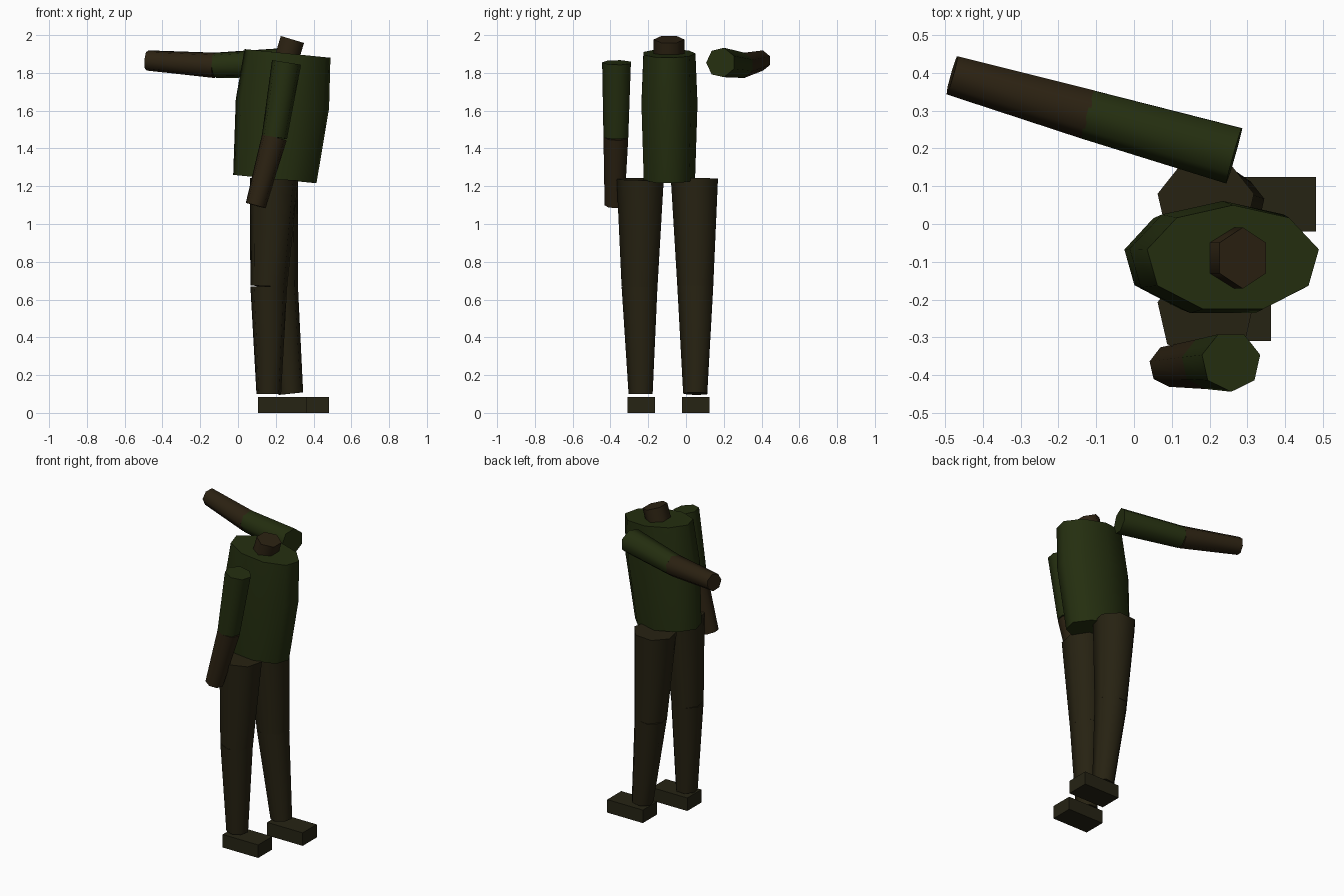
import bpy, bmesh, math
from mathutils import Vector

cube = bpy.data.objects.get("Cube")
if cube:
    bpy.data.objects.remove(cube, do_unlink=True)


def material(name, rgb):
    m = bpy.data.materials.new(name)
    m.use_nodes = True
    m.diffuse_color = (*rgb, 1)
    m.node_tree.nodes["Principled BSDF"].inputs["Base Color"].default_value = (*rgb, 1)
    return m


GREEN = material("dark green cloth", (0.018, 0.028, 0.005))
TROUSERS = material("dark brown cloth", (0.020, 0.016, 0.006))
SKIN = material("dark brown skin", (0.025, 0.016, 0.006))
BOOT = material("dark olive leather", (0.019, 0.017, 0.007))


def finish(name, bm, mat):
    bmesh.ops.recalc_face_normals(bm, faces=bm.faces)
    me = bpy.data.meshes.new(name)
    bm.to_mesh(me)
    bm.free()
    me.materials.append(mat)
    ob = bpy.data.objects.new(name, me)
    bpy.context.collection.objects.link(ob)
    bpy.ops.object.select_all(action='DESELECT')
    ob.select_set(True)
    bpy.context.view_layer.objects.active = ob
    bpy.ops.object.shade_smooth_by_angle(angle=math.radians(65))
    return ob


def tube(name, start, end, rings, sides, side, mat):
    """Capped tube; rings are (position along axis, radius across, radius sideways)."""
    start, end = Vector(start), Vector(end)
    axis = (end - start).normalized()
    v = Vector((0, side, 0))
    v = (v - axis * v.dot(axis)).normalized()
    u = axis.cross(v)
    bm = bmesh.new()
    loops = []
    for t, ru, rv in rings:
        c = start.lerp(end, t)
        angles = [math.tau * i / sides for i in range(sides)]
        loops.append([bm.verts.new(c + u * ru * math.sin(a) + v * rv * math.cos(a))
                      for a in angles])
    for a, b in zip(loops, loops[1:]):
        for i in range(sides):
            j = (i + 1) % sides
            bm.faces.new((a[i], a[j], b[j], b[i]))
    bm.faces.new(loops[0])
    bm.faces.new(loops[-1])
    return finish(name, bm, mat)


def limb(names, joints, radii, mats):
    """Two tapering segments through three joints."""
    for i in range(2):
        rings = [(0, radii[i], radii[i]), (1, radii[i + 1], radii[i + 1])]
        tube(names[i], joints[i], joints[i + 1], rings, 7, -1, mats[i])


def box(name, lo, hi, mat):
    bm = bmesh.new()
    bmesh.ops.create_cube(bm, size=1)
    for v in bm.verts:
        v.co = [(a + b) / 2 + c * (b - a) for a, b, c in zip(lo, hi, v.co)]
    return finish(name, bm, mat)


# Torso and neck, leaning slightly
tube("torso", (0.195, -0.092, 1.238), (0.262, -0.092, 1.903),
     [(0, 0.225, 0.14), (0.6, 0.252, 0.153), (1, 0.232, 0.142)], 9, 1, GREEN)
tube("neck", (0.259, -0.09, 1.88), (0.288, -0.09, 1.977),
     [(0, 0.074, 0.081), (1, 0.074, 0.081)], 6, 1, SKIN)

# Arms: one hanging, one stretched out
ARM = (0.08, 0.069, 0.055)
limb(("hanging_upper_arm", "hanging_forearm"),
     ((0.257, -0.364, 1.855), (0.193, -0.368, 1.46), (0.093, -0.376, 1.098)),
     ARM, (GREEN, SKIN))
limb(("raised_upper_arm", "raised_forearm"),
     ((0.266, 0.184, 1.855), (-0.122, 0.293, 1.84), (-0.481, 0.396, 1.866)),
     ARM, (GREEN, SKIN))

# Legs
LEG = (0.131, 0.1, 0.067)
limb(("rear_thigh", "rear_shin"),
     ((0.19, -0.236, 1.237), (0.163, -0.241, 0.67), (0.163, -0.237, 0.1)),
     LEG, (TROUSERS, TROUSERS))
limb(("leading_thigh", "leading_shin"),
     ((0.19, 0.051, 1.237), (0.22, 0.054, 0.67), (0.28, 0.052, 0.102)),
     LEG, (TROUSERS, TROUSERS))

# Feet
box("rear_foot", (0.106, -0.31, 0), (0.363, -0.165, 0.085), BOOT)
box("leading_foot", (0.225, -0.02, 0), (0.482, 0.125, 0.085), BOOT)
